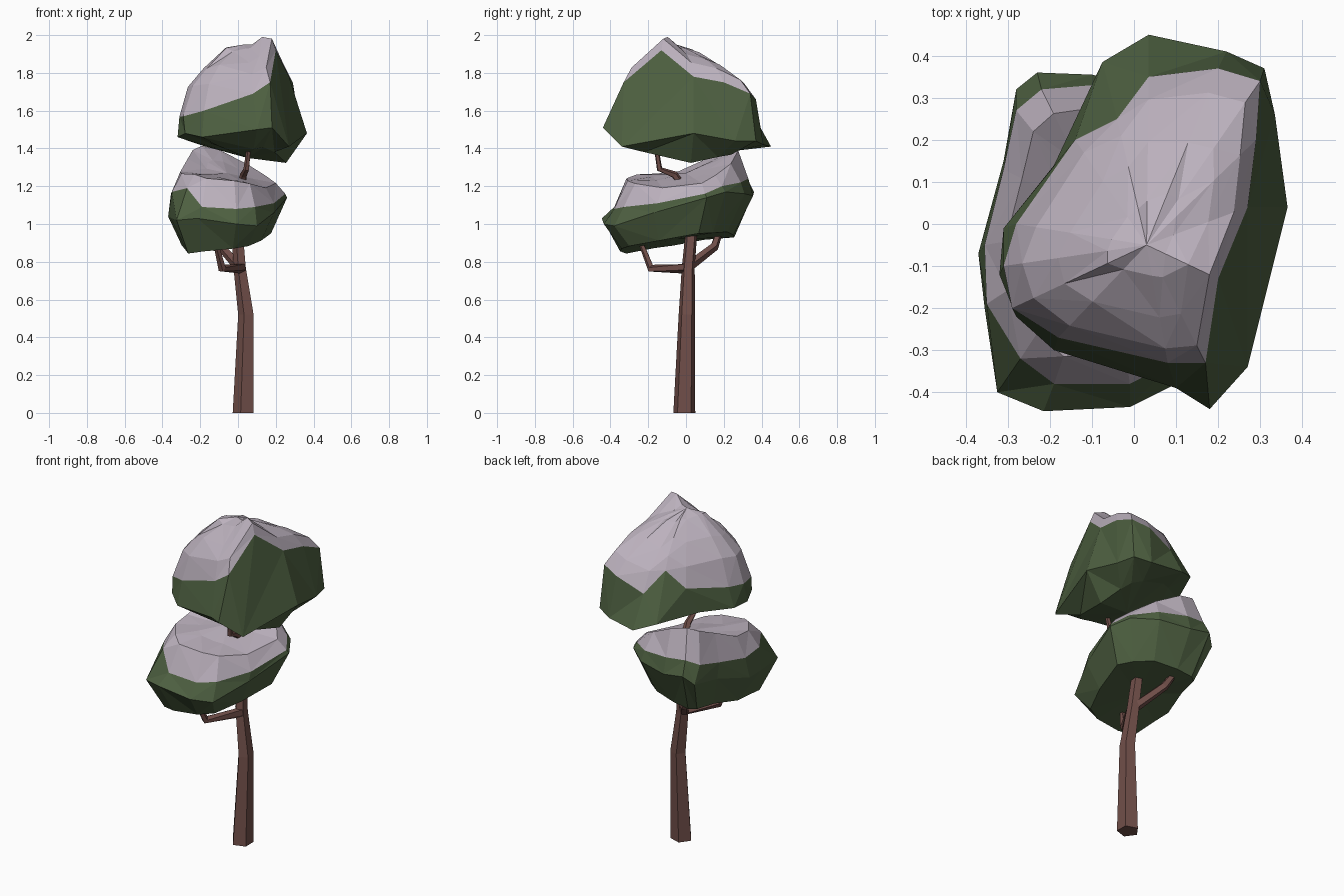
import bpy, bmesh, math, random
from mathutils import Vector

if "Cube" in bpy.data.objects:
    bpy.data.objects.remove(bpy.data.objects["Cube"])

random.seed(4)


def material(name, rgb):
    m = bpy.data.materials.new(name)
    m.diffuse_color = (*rgb, 1)
    m.use_nodes = True
    m.node_tree.nodes["Principled BSDF"].inputs["Base Color"].default_value = m.diffuse_color
    return m


bark = material("bark brown", (0.165, 0.078, 0.067))
leaf = material("leaf green", (0.075, 0.116, 0.052))
snow = material("pale snow", (0.50, 0.44, 0.51))


def finish(bm, name, mats):
    bmesh.ops.recalc_face_normals(bm, faces=bm.faces)
    me = bpy.data.meshes.new(name)
    bm.to_mesh(me)
    bm.free()
    for m in mats:
        me.materials.append(m)
    ob = bpy.data.objects.new(name, me)
    bpy.context.collection.objects.link(ob)
    return ob


def bridge(bm, a, b, mat=0):
    """Triangle strip between two rings of equal size."""
    n = len(a)
    for i in range(n):
        j = (i + 1) % n
        if i % 2:
            tris = ((a[i], a[j], b[j]), (a[i], b[j], b[i]))
        else:
            tris = ((a[i], a[j], b[i]), (a[j], b[j], b[i]))
        for t in tris:
            bm.faces.new(t).material_index = mat


def tube(name, path, sides, level=False):
    """Tapered tube; path points are (x, y, z, radius)."""
    bm = bmesh.new()
    pts = [Vector(p[:3]) for p in path]
    rings = []
    for k, p in enumerate(pts):
        d = pts[min(k + 1, len(pts) - 1)] - pts[max(k - 1, 0)]
        d = Vector((0, 0, 1)) if level else d.normalized()
        u = Vector((0, 1, 0)).cross(d)
        if u.length < 0.3:
            u = Vector((1, 0, 0)).cross(d)
        u.normalize()
        v = d.cross(u)
        r = path[k][3]
        rings.append([bm.verts.new(p + r * (math.cos(a) * u + math.sin(a) * v))
                      for a in (2 * math.pi * (i + 0.5) / sides for i in range(sides))])
    for a, b in zip(rings, rings[1:]):
        for i in range(sides):
            j = (i + 1) % sides
            bm.faces.new((a[i], a[j], b[j], b[i]))
    bm.faces.new(rings[0])
    bm.faces.new(rings[-1])
    return finish(bm, name, [bark])


def clump(name, rim, line, base, shrink, under, apex, levels, height):
    """Foliage: underside, widest rim, snow line, then snow rings up to the apex."""
    bm = bmesh.new()
    n = len(rim)
    base, apex = Vector(base), Vector(apex)
    lower = []
    for q in rim:
        p = Vector(q).lerp(base, shrink)
        p.z = under(p.x, p.y) + random.uniform(-0.01, 0.01)
        lower.append(bm.verts.new(p))
    rim_v = [bm.verts.new(p) for p in rim]
    line_v = [bm.verts.new(p) for p in line]
    bottom = bm.verts.new(base)
    for i in range(n):
        bm.faces.new((lower[i], lower[(i + 1) % n], bottom))
    bridge(bm, lower, rim_v)
    bridge(bm, rim_v, line_v)
    prev = line_v
    for t in levels:
        ring = []
        for q in line:
            p = Vector(q).lerp(apex, t + random.uniform(-0.02, 0.02))
            p.z = height(p.x, p.y, q[2], t) + random.uniform(-0.008, 0.008)
            ring.append(bm.verts.new(p))
        bridge(bm, prev, ring, 1)
        prev = ring
    top = bm.verts.new(apex)
    for i in range(n):
        bm.faces.new((prev[i], prev[(i + 1) % n], top)).material_index = 1
    return finish(bm, name, [leaf, snow])


def bump(x, y, cx, cy, h, w):
    return h * math.exp(-((x - cx) ** 2 + (y - cy) ** 2) / w ** 2)


# Trunk and branches
tube("trunk", [(0.033, -0.009, 0, 0.061), (0.046, 0.004, 0.52, 0.045),
               (0.012, 0.012, 0.77, 0.036), (0.0, 0.027, 0.94, 0.033),
               (0.0, 0.025, 1.0, 0.028)], 5, True)
tube("front_branch", [(0.02, 0.0, 0.765, 0.028), (-0.085, -0.185, 0.765, 0.022),
                      (-0.125, -0.25, 0.93, 0.013)], 5)
tube("back_branch", [(0.0, 0.02, 0.78, 0.028), (-0.09, 0.15, 0.88, 0.024),
                     (-0.14, 0.18, 0.97, 0.018)], 5)
tube("left_twig", [(-0.105, -0.22, 0.86, 0.012), (-0.2, -0.24, 0.885, 0.010),
                   (-0.22, -0.24, 0.92, 0.008)], 4)
tube("upper_branch", [(0.02, -0.02, 1.2, 0.022), (0.03, -0.06, 1.26, 0.02),
                      (0.045, -0.14, 1.29, 0.016), (0.06, -0.16, 1.42, 0.012)], 5)

# Lower foliage: broad, tilted up towards the back left
clump("lower_foliage",
      [(0.26, 0.11, 1.14), (0.20, 0.21, 1.17), (0.08, 0.31, 1.16), (-0.10, 0.355, 1.15),
       (-0.23, 0.36, 1.17), (-0.28, 0.32, 1.12), (-0.31, 0.15, 1.10), (-0.37, -0.07, 1.04),
       (-0.355, -0.20, 1.03), (-0.325, -0.40, 1.02), (-0.215, -0.445, 1.03),
       (-0.01, -0.435, 1.0), (0.10, -0.38, 0.99), (0.19, -0.17, 1.06)],
      [(0.25, 0.10, 1.16), (0.19, 0.19, 1.20), (0.07, 0.29, 1.22), (-0.10, 0.33, 1.24),
       (-0.22, 0.32, 1.25), (-0.28, 0.27, 1.22), (-0.31, 0.13, 1.19), (-0.355, -0.05, 1.16),
       (-0.35, -0.19, 1.17), (-0.27, -0.32, 1.19), (-0.19, -0.38, 1.09),
       (-0.01, -0.38, 1.08), (0.09, -0.33, 1.09), (0.19, -0.15, 1.11)],
      (-0.08, -0.06, 0.92), 0.25, lambda x, y: 0.925 + 0.12 * x + 0.14 * y,
      (-0.06, 0.0, 1.27), (0.17, 0.55),
      lambda x, y, z0, t: (1.25 + 0.4 * max(y, 0) + 0.08 * min(y, 0) - 0.2 * max(x, 0)
                           - (0.12 + 0.6 * max(y, 0)) * x))

# Upper foliage: steep on the right, peak near the front right
clump("upper_foliage",
      [(0.365, 0.04, 1.48), (0.335, 0.26, 1.44), (0.31, 0.37, 1.44), (0.22, 0.41, 1.42),
       (0.035, 0.45, 1.41), (-0.075, 0.385, 1.45), (-0.19, 0.14, 1.46), (-0.31, -0.01, 1.46),
       (-0.32, -0.12, 1.46), (-0.28, -0.22, 1.48), (-0.19, -0.30, 1.46),
       (0.10, -0.39, 1.50), (0.18, -0.44, 1.51), (0.27, -0.34, 1.41)],
      [(0.27, 0.04, 1.78), (0.29, 0.20, 1.75), (0.30, 0.34, 1.69), (0.20, 0.37, 1.66),
       (0.035, 0.35, 1.59), (-0.04, 0.25, 1.71), (-0.14, 0.20, 1.61), (-0.28, 0.0, 1.58),
       (-0.31, -0.10, 1.57), (-0.29, -0.20, 1.57), (-0.18, -0.27, 1.60),
       (0.08, -0.33, 1.69), (0.17, -0.33, 1.75), (0.20, -0.13, 1.92)],
      (0.05, 0.0, 1.35), 0.35, lambda x, y: 1.37 - 0.18 * x + 0.18 * abs(y),
      (0.03, -0.05, 1.95), (0.14, 0.4, 0.72),
      lambda x, y, z0, t: min(1.992, z0 + (1.94 - z0) * t ** (0.42 + 0.6 * max(y, 0))
                              + bump(x, y, 0.14, -0.12, 0.08, 0.06)
                              + bump(x, y, -0.06, -0.05, 0.04, 0.1)))
